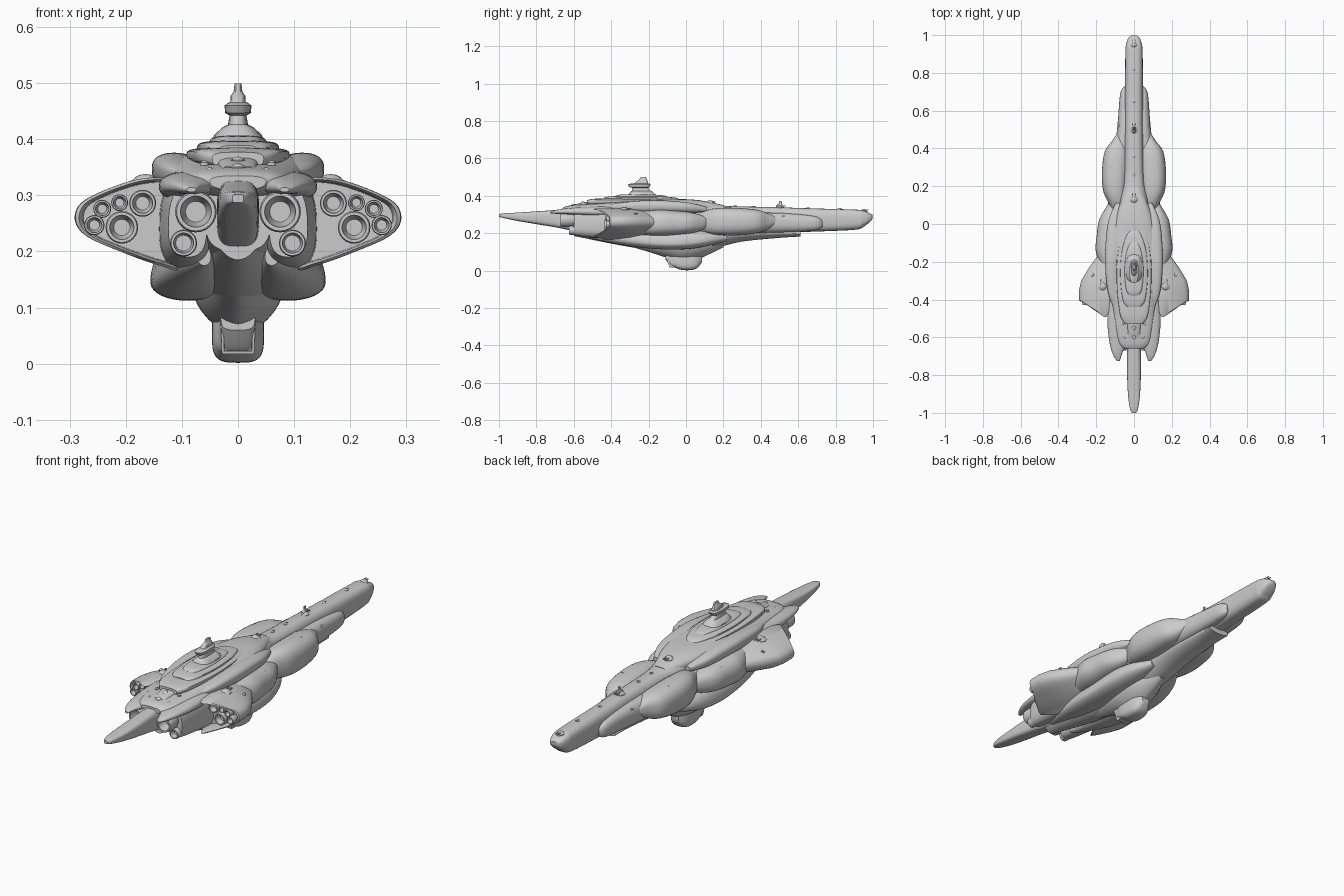
import bpy, bmesh, math


def finish(bm, name, angle=35):
    """Turn a bmesh into a smooth-shaded object."""
    bmesh.ops.recalc_face_normals(bm, faces=bm.faces)
    me = bpy.data.meshes.new(name)
    bm.to_mesh(me)
    bm.free()
    ob = bpy.data.objects.new(name, me)
    bpy.context.collection.objects.link(ob)
    bpy.ops.object.select_all(action='DESELECT')
    ob.select_set(True)
    bpy.context.view_layer.objects.active = ob
    bpy.ops.object.shade_smooth_by_angle(angle=math.radians(angle))
    return ob


def spline(rows, steps):
    """Catmull-Rom interpolation through rows of numbers."""
    out = []
    for i in range(len(rows) - 1):
        p0, p1 = rows[max(i - 1, 0)], rows[i]
        p2, p3 = rows[i + 1], rows[min(i + 2, len(rows) - 1)]
        for s in range(steps):
            t = s / steps
            out.append([b + .5 * t * (c - a + t * (2*a - 5*b + 4*c - d + t * (3*(b - c) + d - a)))
                        for a, b, c, d in zip(p0, p1, p2, p3)])
    return out + [list(rows[-1])]


def skin(bm, rings, side=1):
    """Bridge closed rings of points and cap both ends."""
    vs = [[bm.verts.new((side * x, y, z)) for x, y, z in r] for r in rings]
    n = len(vs[0])
    for a, b in zip(vs, vs[1:]):
        for i in range(n):
            bm.faces.new((a[i], a[(i + 1) % n], b[(i + 1) % n], b[i]))
    bm.faces.new(vs[0])
    bm.faces.new(vs[-1])


def loft(name, rows, n=2.4, pair=False, steps=5, seg=32):
    """Hull part from rows (y, centre x, half width, bottom z, widest z, top z)."""
    rings = []
    for y, cx, w, zb, zm, zt in spline(rows, steps):
        ring = []
        for k in range(seg):
            a = 2 * math.pi * k / seg
            c, s = math.cos(a), math.sin(a)
            x = cx + max(w, .001) * math.copysign(abs(c) ** (2 / n), c)
            h = (zt - zm) if s > 0 else (zm - zb)
            ring.append((x, y, zm + max(h, .001) * math.copysign(abs(s) ** (2 / n), s)))
        rings.append(ring)
    bm = bmesh.new()
    for side in ((1, -1) if pair else (1,)):
        skin(bm, rings, side)
    return finish(bm, name)


def stack(name, rows, n=3, seg=24):
    """Upright part from rows (z, centre y, half length, half width)."""
    p = 2 / n
    cs = [(math.cos(2 * math.pi * k / seg), math.sin(2 * math.pi * k / seg)) for k in range(seg)]
    bm = bmesh.new()
    skin(bm, [[(hw * math.copysign(abs(c) ** p, c), yc + hl * math.copysign(abs(s) ** p, s), z)
               for c, s in cs] for z, yc, hl, hw in rows])
    finish(bm, name)


def nozzle(name, x, z, r, y0, y1):
    """Pair of hollow bell nozzles pointing to -y."""
    prof = [(.75, 0), (.8, .35), (1, .5), (1, .9), (.93, 1), (.75, 1), (.7, .85), (.5, .6), (.05, .6)]
    rings = [[(x + r * f * math.cos(k * math.pi / 12), y0 + (y1 - y0) * t,
               z + r * f * math.sin(k * math.pi / 12)) for k in range(24)] for f, t in prof]
    bm = bmesh.new()
    for side in (1, -1):
        skin(bm, rings, side)
    finish(bm, name)


def turret(name, x, y, z, r, pair=False):
    """Low dome with a ring base and two stub barrels."""
    bm = bmesh.new()
    for side in ((1, -1) if pair else (1,)):
        prof = [(1, -.6), (1, .05), (.75, .15), (.65, .3), (.35, .45), (.05, .5)]
        skin(bm, [[(x + r * f * math.cos(k * math.pi / 6), y + r * f * math.sin(k * math.pi / 6), z + r * h)
                   for k in range(12)] for f, h in prof], side)
        for dx in (-.3, .3):
            skin(bm, [[(x + r * (dx + .1 * a), y + r * t, z + r * (.28 + .1 * b))
                       for a, b in ((1, 1), (-1, 1), (-1, -1), (1, -1))] for t in (.2, 1.3)], side)
    finish(bm, name)


# central spine and bow
loft("bow_spine", [(.998, 0, .014, .279, .29, .297), (.985, 0, .03, .262, .285, .305), (.95, 0, .042, .235, .28, .32),
     (.9, 0, .046, .218, .275, .326), (.65, 0, .048, .207, .27, .333), (.45, 0, .05, .20, .27, .34),
     (.22, 0, .058, .18, .27, .345), (.1, 0, .08, .16, .27, .365), (-.2, 0, .09, .15, .27, .37),
     (-.6, 0, .06, .2, .27, .34)], n=3)
# flank fairings along the bow
loft("bow_fairing", [(.73, .045, .006, .235, .25, .265), (.69, .045, .028, .215, .255, .29), (.55, .045, .04, .205, .255, .305),
     (.42, .05, .048, .20, .255, .31), (.2, .06, .06, .19, .255, .315), (0, .06, .06, .19, .25, .31)], pair=True)
loft("bow_keel", [(.612, 0, .055, .182, .195, .22), (.5, 0, .06, .175, .2, .24), (.3, 0, .075, .155, .2, .25),
     (.15, 0, .085, .12, .19, .26), (0, 0, .09, .1, .19, .27), (-.15, 0, .085, .105, .19, .27),
     (-.35, 0, .07, .135, .2, .27), (-.6, 0, .04, .185, .23, .27)], n=1.8)

# forward and middle flank pods
loft("forward_pod", [(.48, .078, .012, .248, .265, .285), (.44, .082, .034, .222, .26, .305), (.38, .092, .064, .20, .26, .325),
     (.27, .1, .07, .188, .26, .335), (.18, .1, .064, .19, .26, .335), (.12, .09, .05, .198, .26, .325),
     (.06, .08, .03, .22, .26, .3)], n=2.5, pair=True)
loft("middle_pod", [(.12, .115, .01, .24, .26, .275), (.085, .115, .035, .215, .255, .295), (.02, .115, .07, .198, .25, .312),
     (-.06, .12, .077, .19, .25, .32), (-.14, .12, .083, .185, .25, .326), (-.22, .12, .06, .19, .25, .32)], pair=True)

# lower hull lobes and ventral hangar pod
loft("lower_lobe", [(.22, .06, .02, .16, .175, .195), (.13, .078, .052, .135, .165, .21), (.02, .088, .066, .116, .15, .22),
     (-.12, .088, .066, .113, .145, .215), (-.28, .085, .055, .127, .16, .215), (-.42, .075, .035, .152, .18, .215),
     (-.52, .06, .012, .175, .19, .21)], n=2.1, pair=True)
loft("ventral_mount", [(.2, 0, .025, .125, .15, .19), (.13, 0, .055, .09, .14, .2), (.06, 0, .078, .06, .135, .2),
     (-.02, 0, .08, .05, .13, .2), (-.1, 0, .07, .068, .13, .2), (-.2, 0, .05, .1, .15, .2),
     (-.32, 0, .028, .135, .16, .2)], n=1.6)
loft("hangar_pod", [(.085, 0, .02, .045, .07, .11), (.062, 0, .036, .015, .06, .12), (.03, 0, .045, .003, .05, .12),
     (-.02, 0, .046, .003, .05, .12), (-.055, 0, .042, .014, .055, .12), (-.08, 0, .034, .024, .06, .12),
     (-.11, 0, .03, .06, .08, .12)], n=3.4)
bm = bmesh.new()
frame = [(-1, -1), (1, -1), (1.1, 1), (-1.1, 1)]
skin(bm, [[(.025 * s * x, y - .012 * z, .054 + .032 * s * z) for x, z in frame]
          for s, y in ((1.15, -.05), (1.15, -.1), (.98, -.1), (.95, -.09))])
finish(bm, "hangar_mouth", 20)

# stern hull and spike
loft("stern_spike", [(-1, 0, .01, .287, .294, .302), (-.975, 0, .022, .281, .294, .306), (-.9, 0, .032, .265, .29, .31),
     (-.78, 0, .037, .245, .28, .318), (-.65, 0, .037, .222, .27, .326), (-.45, 0, .04, .17, .26, .335),
     (-.2, 0, .045, .12, .25, .34)], n=3.6)
loft("stern_housing", [(-.6, .09, .034, .19, .24, .315), (-.55, .09, .04, .182, .24, .325), (-.4, .09, .05, .168, .24, .335),
     (-.2, .08, .06, .155, .24, .335), (0, .07, .04, .18, .24, .32)], n=2.6, pair=True)
loft("stern_cowl", [(-.725, .083, .008, .306, .31, .314), (-.69, .088, .024, .303, .315, .325), (-.62, .085, .046, .3, .315, .335),
     (-.5, .085, .056, .29, .315, .342), (-.35, .08, .05, .29, .315, .345), (-.2, .07, .03, .3, .315, .34)], pair=True)

# wing nacelles: one outline scaled along the length, with a swept hood and recessed back
outline = spline([(.07, .25), (.08, .325), (.14, .332), (.19, .326), (.25, .304), (.284, .282), (.29, .252),
                  (.268, .226), (.21, .2), (.14, .175), (.1, .172), (.07, .25)], 5)[:-1]
stations = [(-.09, .3, .2, 0), (-.12, .42, .45, 0), (-.17, .56, .68, 0), (-.23, .76, .84, 0), (-.3, .95, .96, 0),
            (-.35, 1, 1, .2), (-.405, .995, 1, .95), (-.41, .965, .95, 1), (-.402, .94, .9, .9), (-.385, .93, .88, 0)]


def hood(x, z):
    edge = min(1, max(0, (.285 - x) / .125)) * min(1, max(0, (x - .1) / .05))
    return .083 * edge * min(1, abs(z - .255) / .045)


bm = bmesh.new()
for side in (1, -1):
    skin(bm, [[(.07 + (x - .07) * fx, y - h * hood(x, z), .256 + (z - .256) * fz)
               for x, z in outline] for y, fx, fz, h in stations], side)
finish(bm, "wing_nacelle")

# engines
for x, z, r in ((.17, .286, .024), (.211, .287, .015), (.242, .276, .016), (.207, .243, .029), (.256, .247, .018)):
    nozzle("wing_engine", x, z, r, -.37, -.415 - r * .7)
nozzle("main_engine", .075, .271, .037, -.56, -.67)
nozzle("lower_engine", .097, .215, .024, -.54, -.625)

# stepped dorsal decks and shoulders
loft("upper_hull", [(-.66, 0, .05, .31, .325, .335), (-.62, 0, .085, .3, .325, .348), (-.48, 0, .108, .29, .33, .36),
     (-.3, 0, .128, .28, .335, .378), (-.1, 0, .128, .28, .335, .382), (.03, 0, .1, .29, .335, .38),
     (.12, 0, .068, .3, .335, .368), (.2, 0, .035, .31, .33, .35)], n=2.6)
loft("shoulder", [(-.44, .1, .008, .33, .338, .345), (-.36, .108, .03, .315, .345, .362), (-.22, .115, .038, .31, .348, .375),
     (-.1, .11, .04, .31, .346, .374), (.02, .1, .035, .31, .34, .362), (.11, .085, .012, .315, .328, .34)], pair=True)
for nm, y0, y1, w, z in (("lower_deck", -.53, .04, .092, .385), ("upper_deck", -.44, -.03, .073, .397),
                         ("bridge_deck", -.38, -.09, .05, .406)):
    L = y1 - y0
    loft(nm, [(y0, 0, w * .5, z - .035, z - .02, z - .008), (y0 + .1 * L, 0, w * .82, z - .035, z - .012, z),
         (y0 + .4 * L, 0, w, z - .035, z - .012, z + .001), (y0 + .7 * L, 0, w * .9, z - .035, z - .012, z),
         (y0 + .92 * L, 0, w * .55, z - .035, z - .015, z - .006), (y1, 0, w * .2, z - .035, z - .025, z - .018)], n=3.2)
loft("aft_deck_ridge", [(-.6, 0, .03, .33, .345, .352), (-.55, 0, .034, .33, .35, .364), (-.45, 0, .04, .34, .365, .378),
     (-.36, 0, .035, .36, .38, .396)], n=3)

# command tower: waisted body, overhanging bridge and mast
stack("tower_body", [(.395, -.235, .08, .045), (.407, -.235, .072, .043), (.422, -.238, .058, .027), (.426, -.24, .05, .018),
                     (.442, -.245, .042, .015), (.447, -.25, .055, .023), (.46, -.25, .062, .024), (.466, -.245, .05, .016)])
stack("tower_mast", [(.46, -.24, .04, .014), (.478, -.235, .03, .013), (.484, -.23, .022, .008), (.499, -.228, .014, .006)], seg=16)

# turrets and small deck domes
for y, z, r in ((.95, .319, .02), (.5, .338, .024), (.13, .364, .024), (-.55, .362, .014), (-.6, .35, .014)):
    turret("dorsal_turret", 0, y, z, r)
stack("sensor_mast", [(.335, .5, .02, .01), (.35, .5, .016, .008), (.358, .505, .008, .004), (.372, .505, .006, .003)], seg=12)
turret("wing_turret", .165, -.33, .324, .028, True)
for x, y, z in ((.075, .52, .292), (.12, .3, .329), (.1, -.53, .337), (.06, -.53, .358), (.05, -.6, .346),
                (.16, -.03, .306), (.22, -.27, .305), (.14, .22, .316)):
    turret("point_defence", x, y, z, .008, True)
for y, z in ((.82, .33), (.65, .333), (.36, .342), (.26, .344)):
    turret("deck_dome", 0, y, z, .009)
